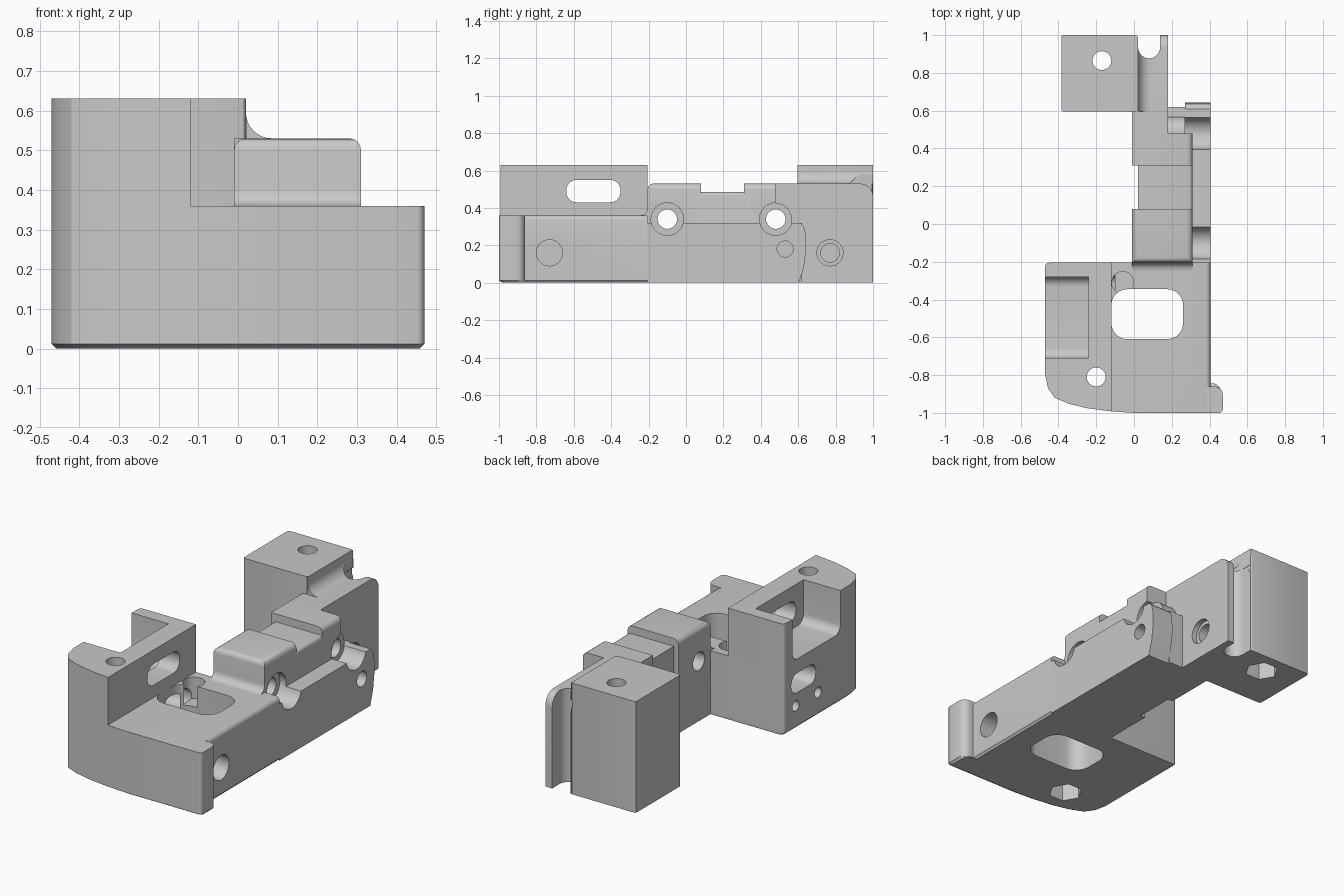
import bpy, bmesh, math

if "Cube" in bpy.data.objects:
    bpy.data.objects.remove(bpy.data.objects["Cube"])

grey = bpy.data.materials.new("light_grey")
grey.use_nodes = True
colour = (0.58, 0.58, 0.58, 1)
grey.diffuse_color = colour
grey.node_tree.nodes["Principled BSDF"].inputs["Base Color"].default_value = colour

parts, cutters = [], []
BACK = -0.205  # rear face of the front base


def arc(ca, cb, r, start, end, n=8):
    angles = [math.radians(start + (end - start) * i / n) for i in range(n + 1)]
    return [(ca + r * math.cos(t), cb + r * math.sin(t)) for t in angles]


def circle(ca, cb, r, n=32):
    return arc(ca, cb, r, 0, 360 - 360 / n, n - 1)


def rect(a0, a1, b0, b1, r=0.0, n=6):
    """Outline of a rectangle, with rounded corners if r is given."""
    if r == 0:
        return [(a0, b0), (a1, b0), (a1, b1), (a0, b1)]
    pts = []
    corners = [(a1 - r, b1 - r), (a0 + r, b1 - r), (a0 + r, b0 + r), (a1 - r, b0 + r)]
    for q, (ca, cb) in enumerate(corners):
        pts += arc(ca, cb, r, q * 90, q * 90 + 90, n)
    return pts


def prism(name, pts, axis, lo, hi, bevel=None, width=0.03, shrink=1.0):
    """Extrude an outline along an axis and bevel the edges chosen by a rule."""
    place = {"x": lambda a, b, d: (d, a, b),
             "y": lambda a, b, d: (a, d, b),
             "z": lambda a, b, d: (a, b, d)}[axis]
    low = [(a * shrink, BACK + (b - BACK) * shrink) for a, b in pts]
    bm = bmesh.new()
    ends = [[bm.verts.new(place(a, b, d)) for a, b in loop]
            for loop, d in ((low, lo), (pts, hi))]
    for loop in ends:
        bm.faces.new(loop)
    for i in range(len(pts)):
        j = (i + 1) % len(pts)
        bm.faces.new((ends[0][i], ends[0][j], ends[1][j], ends[1][i]))
    bmesh.ops.recalc_face_normals(bm, faces=bm.faces)
    if bevel:
        chosen = [e for e in bm.edges if bevel((e.verts[0].co + e.verts[1].co) / 2)]
        bmesh.ops.bevel(bm, geom=chosen, offset=width, segments=4,
                        profile=0.5, affect='EDGES', clamp_overlap=True)
    mesh = bpy.data.meshes.new(name)
    bm.to_mesh(mesh)
    bm.free()
    ob = bpy.data.objects.new(name, mesh)
    bpy.context.collection.objects.link(ob)
    return ob


def part(*args, **kw):
    ob = prism(*args, **kw)
    ob.data.materials.append(grey)
    parts.append(ob)


def cut(*args, **kw):
    ob = prism(*args, **kw)
    ob.hide_render = True
    cutters.append(ob)


# Front base with swept front corner, side lip and chamfered sole
sweep = arc(-0.45, BACK - 0.02, 0.02, 90, 180, 4) + [
    (-0.47, -0.80), (-0.455, -0.87), (-0.42, -0.92),
    (-0.35, -0.95), (-0.25, -0.975), (-0.12, -0.992)]
lip = arc(0.45, -0.98, 0.02, 270, 360, 4) + arc(0.425, -0.905, 0.045, 0, 90, 5)
part("front_base", sweep + [(0, -1), (0.405, -1), (0.405, BACK)], "z", 0.012, 0.36,
     bevel=lambda m: m.x > 0.4 and m.z > 0.35, width=0.025)
part("side_lip", [(0.37, -1)] + lip + [(0.37, -0.86)], "z", 0.012, 0.36)
part("base_sole", sweep + [(0, -1)] + lip + [(0.405, -0.86), (0.405, BACK)],
     "z", 0, 0.012, shrink=0.975)
part("tall_block", sweep + [(-0.12, BACK)], "z", 0.36, 0.63)

# Spine with two raised pads and a saddle between them
part("saddle", rect(0.08, 0.31, 0, 0.485), "x", 0.02, 0.31,
     bevel=lambda m: m.x > 0.3 and m.z > 0.48, width=0.02)
part("front_pad", rect(BACK, 0.08, 0, 0.53), "x", -0.01, 0.31,
     bevel=lambda m: m.z > 0.5 and m.y < 0.07)
part("rear_pad", rect(0.31, 0.48, 0, 0.53), "x", -0.01, 0.31,
     bevel=lambda m: m.z > 0.5 and m.x > 0.3)
part("pad_foot", [(BACK, 0.36)] + arc(BACK - 0.04, 0.40, 0.04, 0, -90, 5), "x", -0.01, 0.31)

# Side ledge with bowed rear end, and the boss behind the rear pad
end_bow = [(0.605, 0), (0.63, 0.08), (0.643, 0.18), (0.64, 0.26), (0.63, 0.30), (0.61, 0.32)]
part("side_ledge", [(BACK, 0)] + end_bow + [(BACK, 0.32)], "x", 0.27, 0.405)
part("ledge_web", rect(0.48, 0.62, 0, 0.32), "x", 0.18, 0.27)
part("screw_boss", circle(0.48, 0.34, 0.086), "x", 0.18, 0.27)

# Rear plate, post and the fillet joining them
part("plate_root", rect(0.48, 0.6, 0, 0.53), "x", -0.01, 0.18)
part("rear_plate", [(0.6, 0), (1, 0)] + arc(0.93, 0.46, 0.07, 0, 90) + [(0.6, 0.53)],
     "x", 0.02, 0.18)
part("rear_post", rect(-0.385, 0.02, 0.595, 1, 0.012, 3), "z", 0, 0.63)
part("post_fillet", [(0.02, 0.53)] + arc(0.085, 0.595, 0.065, 270, 180)
     + [(0.02, 0.63)], "y", 0.595, 1)

# Vertical openings: window, bolt holes with hexagonal nut recesses, rear groove
cut("window_cut", rect(-0.12, 0.26, -0.61, -0.345, 0.085), "z", -0.1, 0.361)
for x, y in ((-0.2, -0.81), (-0.17, 0.865)):
    cut("bolt_cut", circle(x, y, 0.05), "z", -0.1, 0.8)
    cut("nut_cut", circle(x, y, 0.09, 6), "z", -0.1, 0.15)
cut("groove_cut", arc(0.08, 0.935, 0.058, 180, 360, 16) + [(0.138, 1.1), (0.022, 1.1)],
    "z", -0.1, 0.8)
cut("dip_cut", circle(-0.06, -0.31, 0.058), "z", 0.24, 0.37)

# Pocket and slot in the tall block, with the openings below them
cut("pocket_cut", rect(-0.71, -0.28, 0.39, 0.9, 0.05), "x", -0.6, -0.24)
cut("slot_cut", rect(-0.64, -0.35, 0.43, 0.55, 0.055), "x", -0.3, -0.05)
cut("lower_slot_cut", rect(-0.49, -0.27, 0.20, 0.31, 0.05), "x", -0.6, -0.1)
for y in (-0.31, -0.51):
    cut("pin_cut", circle(y, 0.13, 0.03, 20), "x", -0.6, -0.3)

# Cross holes with counterbores, and blind holes on the right side
for y in (-0.1, 0.48):
    cut("cross_cut", circle(y, 0.34, 0.052), "x", -0.1, 0.6)
    cut("counterbore_cut", circle(y, 0.34, 0.087), "x", 0.271, 0.6)
for y, z, r, depth in ((-0.73, 0.16, 0.07, 0.2), (0.53, 0.18, 0.043, 0.3),
                       (0.77, 0.16, 0.07, 0.15), (0.77, 0.16, 0.05, 0.0)):
    cut("side_hole_cut", circle(y, z, r), "x", depth, 0.6)


def bounds(ob):
    cos = [v.co for v in ob.data.vertices]
    return [(min(c[i] for c in cos), max(c[i] for c in cos)) for i in range(3)]


def touches(a, b):
    return all(p[0] < q[1] and q[0] < p[1] for p, q in zip(bounds(a), bounds(b)))


# Cut every part with the cutters that reach it, then shade
for ob in parts:
    bpy.ops.object.select_all(action='DESELECT')
    bpy.context.view_layer.objects.active = ob
    ob.select_set(True)
    for cutter in cutters:
        if touches(ob, cutter):
            mod = ob.modifiers.new("cut", 'BOOLEAN')
            mod.operation, mod.solver, mod.object = 'DIFFERENCE', 'EXACT', cutter
            bpy.ops.object.modifier_apply(modifier=mod.name)
    bpy.ops.object.shade_smooth_by_angle(angle=math.radians(30))

for cutter in cutters:
    bpy.data.objects.remove(cutter)
